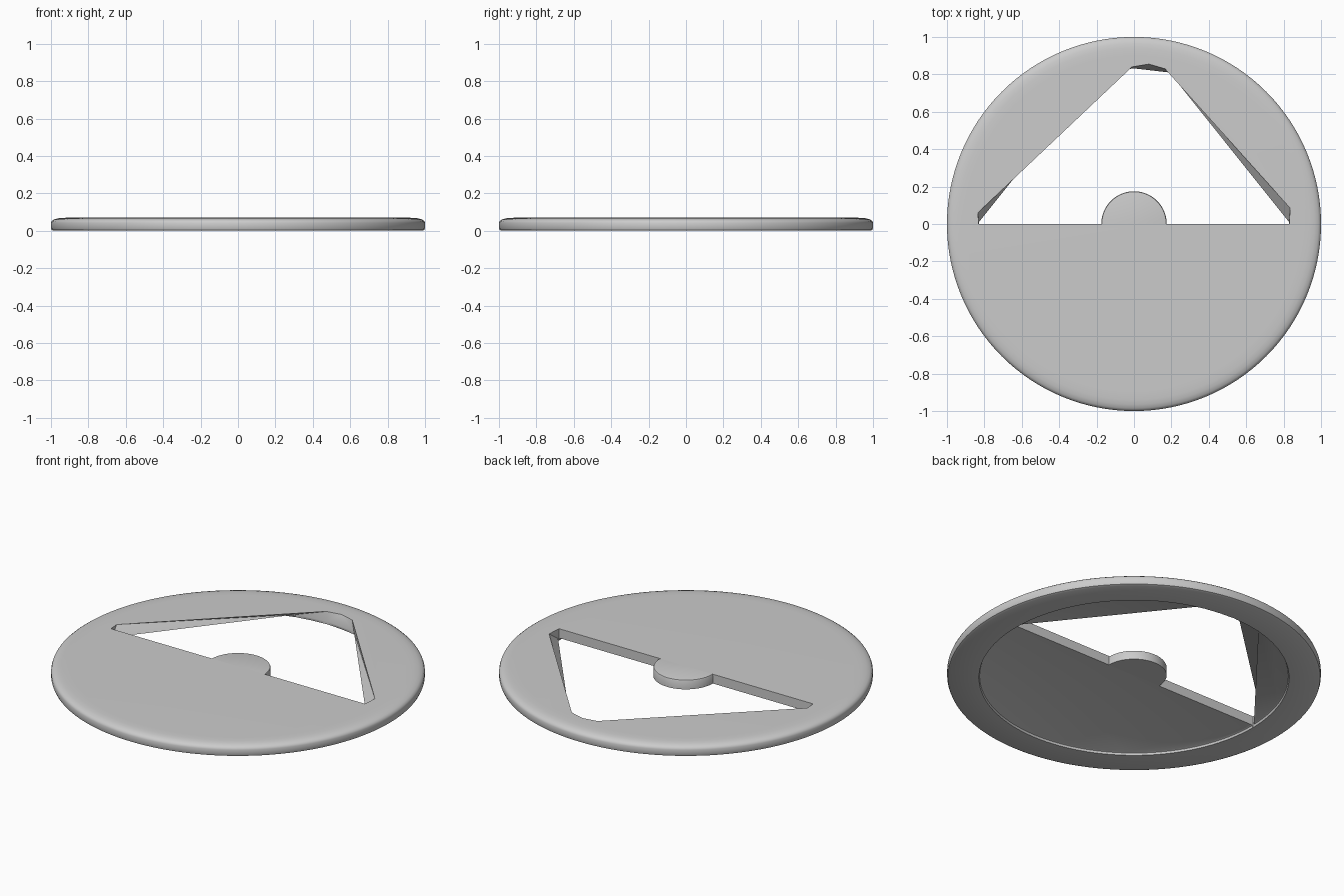
import bpy, bmesh
from math import sin, cos, pi, radians

if "Cube" in bpy.data.objects:
    bpy.data.objects.remove(bpy.data.objects["Cube"])

TOP, UNDER = 0.07, 0.015      # plate top and recessed underside
SEG = 128


def make(name, bm):
    bmesh.ops.recalc_face_normals(bm, faces=bm.faces)
    me = bpy.data.meshes.new(name)
    bm.to_mesh(me)
    bm.free()
    ob = bpy.data.objects.new(name, me)
    bpy.context.collection.objects.link(ob)
    return ob


def loft(name, rings):
    """Closed solid through a stack of equal-length point rings."""
    bm = bmesh.new()
    rows = [[bm.verts.new(p) for p in r] for r in rings]
    n = len(rows[0])
    for a, b in zip(rows, rows[1:]):
        for i in range(n):
            j = (i + 1) % n
            bm.faces.new((a[i], a[j], b[j], b[i]))
    bm.faces.new(rows[0][::-1])
    bm.faces.new(rows[-1])
    return make(name, bm)


def circle(r, z):
    return [(r * cos(2 * pi * i / SEG), r * sin(2 * pi * i / SEG), z) for i in range(SEG)]


def smooth(ob, angle):
    bpy.ops.object.select_all(action='DESELECT')
    bpy.context.view_layer.objects.active = ob
    ob.select_set(True)
    bpy.ops.object.shade_smooth_by_angle(angle=radians(angle))


# Disc with rounded rim and shallow recess underneath
profile = [(0.82, UNDER), (0.826, 0.012), (0.83, 0.0), (0.985, 0.0), (0.996, 0.005),
           (1.0, 0.016), (1.0, 0.042), (0.996, 0.052), (0.985, 0.06),
           (0.965, 0.066), (0.94, 0.069), (0.90, TOP)]
disc = loft("disc", [circle(r, z) for r, z in profile])

# Window cutter: its outline shifts slightly from top to underside
top = [(.83, 0), (.835, .085), (.165, .83), (.08, .855), (-.01, .84), (-.835, .06), (-.83, 0)]
low = [(.83, 0), (.829, .01), (.19, .81), (0, .832), (-.19, .81), (-.829, .01), (-.83, 0)]
cutter = loft("window_cutter", [
    [(x, y, -0.02) for x, y in low],
    [(x, y, UNDER) for x, y in low],
    [(x, y, TOP) for x, y in top],
    [(x, y, TOP + 0.03) for x, y in top]])
bm = bmesh.new()
bm.from_mesh(cutter.data)
bmesh.ops.triangulate(bm, faces=bm.faces)
bm.to_mesh(cutter.data)
bm.free()
cutter.hide_render = True

mod = disc.modifiers.new("window", 'BOOLEAN')
mod.operation = 'DIFFERENCE'
mod.solver = 'EXACT'
mod.object = cutter
bpy.context.view_layer.objects.active = disc
disc.select_set(True)
bpy.ops.object.modifier_apply(modifier="window")
bpy.data.objects.remove(cutter)
smooth(disc, 35)

# Half-round hub projecting into the window
def half(r, z):
    return [(r * cos(pi * i / 32), r * sin(pi * i / 32), z) for i in range(33)]

hub = loft("hub", [half(0.175, UNDER), half(0.175, TOP - 0.008),
                   half(0.172, TOP - 0.002), half(0.165, TOP)])
smooth(hub, 40)
